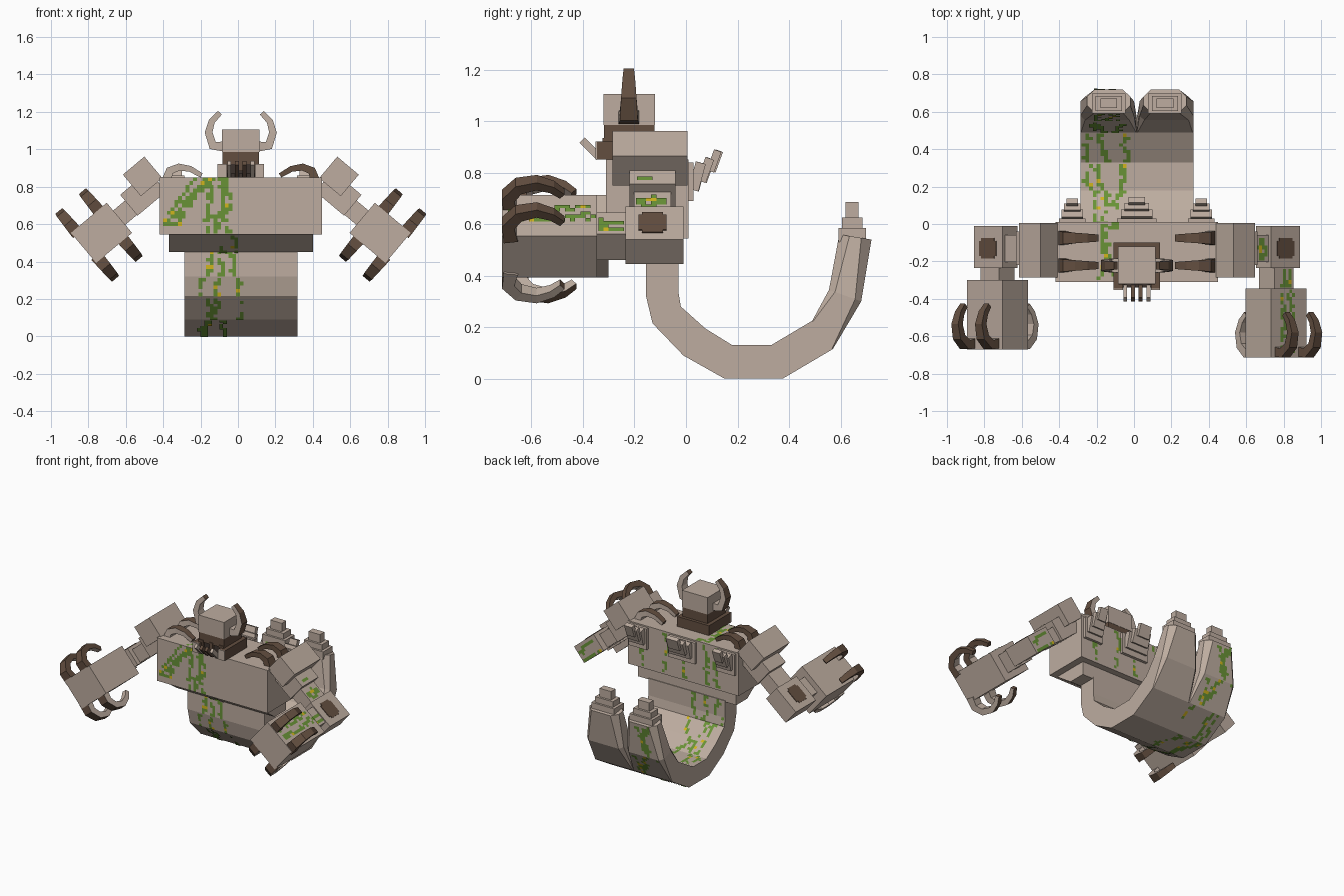
import bpy, bmesh, math, random
from mathutils import Vector, Matrix

cube = bpy.data.objects.get("Cube")
if cube:
    bpy.data.objects.remove(cube, do_unlink=True)

def material(name, rgb):
    m = bpy.data.materials.new(name)
    m.use_nodes = True
    color = (*rgb, 1)
    m.diffuse_color = color
    m.node_tree.nodes["Principled BSDF"].inputs["Base Color"].default_value = color
    return m

stone = material("warm grey stone", (0.51, 0.415, 0.35))
brown = material("brown horn", (0.125, 0.077, 0.051))
dark = material("dark shadow brown", (0.045, 0.032, 0.026))
green = material("moss green", (0.14, 0.29, 0.037))
yellow = material("moss yellow", (0.64, 0.46, 0.012))

CX = 0.015                      # mirror plane
X, Y, Z = Vector((1, 0, 0)), Vector((0, 1, 0)), Vector((0, 0, 1))

def finish(name, bm, mats, fix=True):
    if fix:
        bmesh.ops.recalc_face_normals(bm, faces=bm.faces)
    me = bpy.data.meshes.new(name)
    bm.to_mesh(me)
    bm.free()
    for m in mats:
        me.materials.append(m)
    ob = bpy.data.objects.new(name, me)
    bpy.context.collection.objects.link(ob)
    return ob

def box(name, center, size, mat=stone, tilt=0, axis='Y'):
    bm = bmesh.new()
    bmesh.ops.create_cube(bm, size=1)
    rot = Matrix.Rotation(math.radians(tilt), 4, axis)
    bm.transform(Matrix.Translation(center) @ rot @ Matrix.Diagonal((*size, 1)))
    return finish(name, bm, [mat])

def span(name, x, y, z, mat=stone):
    """Box from its ranges."""
    pairs = (x, y, z)
    return box(name, [sum(p) / 2 for p in pairs], [p[1] - p[0] for p in pairs], mat)

def loft(name, rings, brown_sides=()):
    bm = bmesh.new()
    loops = [[bm.verts.new(p) for p in ring] for ring in rings]
    n = len(loops[0])
    for a, b in zip(loops, loops[1:]):
        for k in range(n):
            f = bm.faces.new((a[k], a[(k + 1) % n], b[(k + 1) % n], b[k]))
            f.material_index = int(k in brown_sides)
    bm.faces.new(loops[0])
    bm.faces.new(loops[-1]).material_index = int(bool(brown_sides))
    return finish(name, bm, [stone, brown])

def hook(name, origin, u, v, s, path, width, thick, brown_sides):
    """Tapering square hook along a path in the u-v plane."""
    rings, last = [], len(path) - 1
    pts = [Vector(p) for p in path]
    for i, p in enumerate(pts):
        t = (pts[min(i + 1, last)] - pts[max(i - 1, 0)]).normalized()
        k = 1 - 0.5 * i / last
        n = (u * -t.y + v * t.x) * thick * k / 2
        side = s * width * k / 2
        c = origin + u * p.x + v * p.y
        rings.append([c + n + side, c + n - side, c - n - side, c - n + side])
    return loft(name, rings, brown_sides)

def moss(name, o, u, v, w, h, walks, drift=0.0, cell=0.02):
    """Wandering streaks of square moss patches just above a flat surface."""
    cols, rows = int(w / cell), int(h / cell)
    cells = set()
    for k in range(walks):
        i = (k + random.random()) * cols / walks if not drift else k
        for j in range(rows):
            step = random.choice((-1, 0, 0, 1))
            for q in {0, step}:
                if random.random() < 0.88 and 0 <= i + q < cols:
                    cells.add((int(i + q), j))
            i += step * 0.7 + drift
    bm = bmesh.new()
    lift = u.cross(v).normalized() * 0.004
    for i, j in sorted(cells):
        corners = [(i, j), (i + 1, j), (i + 1, j + 1), (i, j + 1)]
        f = bm.faces.new([bm.verts.new(o + lift + u * a * cell + v * b * cell) for a, b in corners])
        f.material_index = int(random.random() < 0.07)
    return finish(name, bm, [green, yellow], fix=False)

random.seed(4)

# Torso, and a waist whose front slopes back underneath
span("chest", (-0.42, 0.45), (-0.31, 0.01), (0.545, 0.85))
loft("waist", [[Vector((x, y, z)) for y, z in ((-.3, .55), (-.16, .45), (-.035, .45), (-.035, .55))]
               for x in (-0.37, 0.40)])
moss("chest_moss_diagonal", Vector((-0.40, -0.31, 0.59)), X, Z, 0.34, 0.26, 4, 0.9)
moss("chest_moss_streak", Vector((-0.21, -0.31, 0.55)), X, Z, 0.2, 0.3, 3)
moss("waist_moss", Vector((-0.1, -0.16, 0.45)), X, Vector((0, -.14, .1)).normalized(), 0.1, 0.17, 2)
moss("chest_moss_top", Vector((-0.2, -0.3, 0.85)), X, Y, 0.14, 0.3, 2)
moss("chest_moss_top_rear", Vector((-0.08, -0.03, 0.85)), Y, -X, 0.04, 0.1, 1)
moss("chest_moss_back", Vector((0.36, 0.01, 0.56)), -X, Z, 0.7, 0.28, 5)

# Curled tail: matching outer and inner profile points (y, z)
outer = [(-.155, .46), (-.155, .32), (-.13, .215), (-.01, .09), (.15, 0), (.375, 0),
         (.57, .115), (.68, .30), (.72, .54)]
inner = [(-.03, .46), (-.03, .34), (-.02, .28), (.075, .195), (.18, .13), (.33, .13),
         (.49, .225), (.555, .345), (.595, .56)]
HALF = 0.302
loft("tail", [[(CX - HALF, *o), (CX + HALF, *o), (CX + HALF, *i), (CX - HALF, *i)]
              for o, i in zip(outer[:7], inner[:7])])

# Forked tail ends with chamfered corners and stepped tips
def prong_ring(s, o, i, near, far, c):
    o, i = Vector((0, *o)), Vector((0, *i))
    d = (o - i).normalized() * c
    outline = [(near, i + d), (near, o - d), (near + c, o), (far - c, o),
               (far, o - d), (far, i + d), (far - c, i), (near + c, i)]
    return [p + X * (CX + s * x) for x, p in outline]

for s, side in ((1, "left"), (-1, "right")):
    shape = ((0.0, HALF, 0.004), (0.015, HALF, 0.025), (0.035, 0.265, 0.04))
    loft(side + "_tail_prong", [prong_ring(s, outer[6 + k], inner[6 + k], *shape[k]) for k in range(3)])
    for k, (wx, wy, z0, z1) in enumerate(((.18, .108, .53, .585), (.14, .08, .58, .625), (.09, .05, .62, .685))):
        box(f"{side}_tail_tip_{k}", (CX + s * 0.15, 0.645, (z0 + z1) / 2), (wx, wy, z1 - z0))

# Moss along one half of the tail, outside and inside
for k in range(8):
    x, w = (-0.28, 0.29) if k < 6 else (-0.26, 0.22) if k == 6 else (-0.215, 0.15)
    for label, pts, flip in (("outer", outer, True), ("inner", inner, False)):
        a, b = Vector((x, *pts[k])), Vector((x, *pts[k + 1]))
        start, end = (b, a) if flip else (a, b)
        front = flip and k < 3
        moss(f"tail_moss_{label}_{k}", start + X * (0.07 if front else 0), X, (end - start).normalized(),
             0.24 if front else w, (end - start).length, 3)

# Head, brow, jaw
span("head", (CX - 0.1, CX + 0.1), (-0.32, -0.12), (0.985, 1.105))
span("brow", (CX - 0.098, CX + 0.098), (-0.318, -0.122), (0.92, 0.99), brown)
span("neck", (CX - 0.085, CX + 0.085), (-0.31, -0.13), (0.84, 0.93), dark)
span("jaw", (CX - 0.08, CX + 0.08), (-0.34, -0.30), (0.85, 0.87), dark)
span("collar_back", (CX - 0.12, CX + 0.12), (-0.13, -0.1), (0.85, 0.92), brown)
for s, side in ((1, "left"), (-1, "right")):
    box(side + "_cheek", (CX + s * 0.1, -0.222, 0.885), (0.05, 0.245, 0.07), brown)
    box(side + "_cheek_front", (CX + s * 0.1, -0.348, 0.885), (0.05, 0.008, 0.07))
    box(side + "_brow_tooth", (CX + s * 0.08, -0.314, 0.91), (0.035, 0.02, 0.05), brown)
    for k, (x, mat) in enumerate(((0.02, brown), (0.062, stone))):
        box(f"{side}_tusk_{k}", (CX + s * x, -0.37, 0.893), (0.02, 0.03, 0.095), mat, 45, 'X')
    hook(side + "_horn", Vector((CX, -0.222, 0)), X * s, Z, Y,
         [(.09, 1.015), (.15, 1.02), (.172, 1.09), (.155, 1.15), (.112, 1.195)], 0.08, 0.055, {2})
box("nose_tooth", (CX, -0.314, 0.91), (0.025, 0.02, 0.05), brown)

# Shoulder-top hooks
for s, side in ((1, "left"), (-1, "right")):
    for k, y in enumerate((-0.075, -0.222)):
        hook(f"{side}_shoulder_hook_{k}", Vector((CX + s * 0.39, y, 0)), X * -s, Z, Y,
             [(-.005, .84), (.01, .885), (.06, .905), (.12, .895), (.18, .86)], 0.075, 0.05,
             {0, 1} if s > 0 else {0, 3})

# Stepped back spines
for name, x, k in (("middle", 0, 1.0), ("left", 0.345, 0.68), ("right", -0.345, 0.68)):
    for i, (y, z, w, d, h, tilt) in enumerate(((.015, .765, .21, .03, .15, 0), (.045, .785, .17, .04, .11, -15),
                                               (.08, .81, .13, .035, .095, -20), (.115, .845, .09, .03, .085, -20))):
        box(f"{name}_spine_{i}", (CX + x, 0.015 + (y - 0.015) * (0.8 + 0.2 * k), z), (w * k, d, h), stone, tilt, 'X')

# Arms, each turned down and outward, with hands reaching forward
for s, side in ((1, "left"), (-1, "right")):
    ang = 40 * s
    rad = math.radians(40)
    along = Vector((s * math.cos(rad), 0, -math.sin(rad)))
    out = Vector((s * math.sin(rad), 0, math.cos(rad)))
    back = 0 if s > 0 else 0.045

    def part(name, x, y, z, size, mat=stone):
        return box(f"{side}_{name}", (CX + s * x, y, z), size, mat, ang)

    part("shoulder_pad", 0.525, -0.14, 0.855, (0.15, 0.29, 0.15))
    part("shoulder", 0.522, -0.13, 0.765, (0.2, 0.18, 0.145))
    part("upper_arm", 0.634, -0.13, 0.648, (0.28, 0.145, 0.1))
    part("elbow", 0.755, -0.122, 0.557, (0.2, 0.225, 0.125))
    patch = Vector((CX + s * 0.755, -0.13, 0.557)) + out * 0.063
    box(side + "_elbow_patch", patch, (0.12, 0.08, 0.008), brown, ang)
    box(side + "_elbow_patch_wide", patch, (0.09, 0.108, 0.008), brown, ang)
    part("wrist", 0.745, -0.285, 0.553, (0.13, 0.13, 0.13))
    part("hand", 0.745, -0.53 + back, 0.553, (0.25, 0.37, 0.21))

    # Four curling claws from the front edge of the hand
    palm = Vector((CX + s * 0.745, back, 0.553))
    for d, row, sides in ((1, "upper", {0, 1, 3}), (-1, "lower", {0})):
        for k, offset in enumerate((0.1, -0.065)):
            hook(f"{side}_{row}_claw_{k}", palm + along * offset, Y, out * d, along,
                 [(-.68, .08), (-.69, .15), (-.65, .2), (-.58, .217), (-.52, .195), (-.48, .16)],
                 0.068, 0.055, sides)
    if s > 0:
        moss("hand_moss", palm + out * 0.105 + along * -0.06 + Y * -0.69, along, Y, 0.1, 0.34, 3)
        moss("wrist_moss", palm + out * 0.065 + along * -0.05 + Y * -0.34, along, Y, 0.1, 0.1, 2)
        arm = Vector((CX + 0.634, -0.195, 0.648))
        moss("upper_arm_moss", arm + out * 0.05 + along * -0.04, along, Y, 0.08, 0.12, 2)
        moss("shoulder_moss", Vector((CX + 0.522, -0.19, 0.765)) + out * 0.0725 + along * 0.06,
             along, Y, 0.04, 0.1, 1)
        elbow = Vector((CX + 0.755, -0.0095, 0.557))
        moss("elbow_moss", elbow - out * 0.06 - along * 0.09, out, along, 0.12, 0.18, 2)
